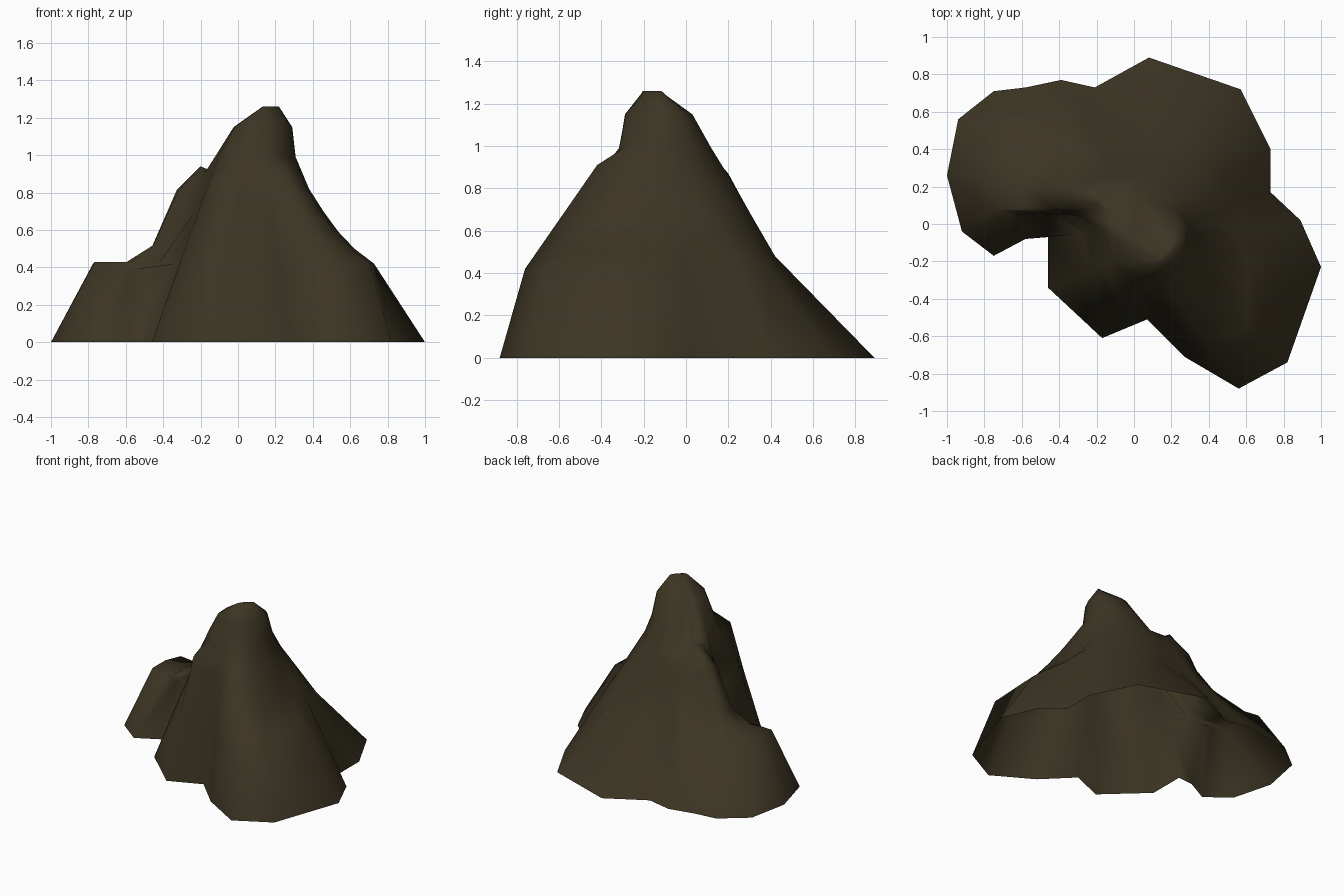
import bpy, bmesh, math
from mathutils import Vector

if "Cube" in bpy.data.objects:
    bpy.data.objects.remove(bpy.data.objects["Cube"])

# Spokes around the foot: foot x, foot y, shoulder fraction inwards, shoulder height
SPOKES = [
    (1.00, -.23, .44, .42), (.89, .02, .55, .50), (.73, .17, .55, .53), (.73, .40, .55, .49),
    (.57, .72, .58, .43), (.08, .89, .68, .48), (-.21, .73, .60, .47), (-.39, .77, .60, .46),
    (-.58, .73, .55, .42), (-.75, .71, .60, .37), (-.94, .56, .45, .39), (-1.0, .26, .50, .42),
    (-.92, -.04, .42, .43), (-.75, -.17, .55, .42), (-.58, -.08, .50, .39), (-.46, -.07, .42, .42),
    (-.46, -.34, .50, .44), (-.17, -.61, .50, .48), (.07, -.51, .60, .50), (.27, -.71, .40, .45),
    (.56, -.88, .26, .42), (.82, -.74, .25, .42)]
N = len(SPOKES)

# Upper ledge, given at a few spokes and interpolated between them
LEDGE = {0: (.38, -.15, .82), 2: (.33, .02, .86), 4: (.25, .15, .84), 5: (.10, .20, .86),
         8: (-.14, .20, .87), 11: (-.20, .14, .94), 13: (-.19, .08, .92), 15: (-.16, -.04, .90),
         16: (-.15, -.22, .87), 17: (-.09, -.40, .88), 18: (.03, -.36, .88),
         20: (.25, -.42, .91), 21: (.36, -.32, .83), 22: (.38, -.15, .82)}
SPUR = range(9, 15)                 # spokes forming the low left spur
SPUR_CREST = Vector((-.55, .23, 0))
HOLLOW = (21, 0, 1)                 # sagging slope on the right
# Slope between shoulder and ledge: distance fraction, spur height fraction
SLOPE = ((.30, .0), (.55, .18), (.78, .76))


def ledge(i):
    a = max(k for k in LEDGE if k <= i)
    b = min(k for k in LEDGE if k > i)
    return Vector(LEDGE[a]).lerp(Vector(LEDGE[b]), (i - a) / (b - a))


def crown(i, cx, cy, along, across, z):
    """Point on an oval summit ring whose long axis is the x = y diagonal."""
    p = ledge(i)
    a = math.atan2(p.y + .10, p.x - .09) - math.pi / 4
    d, q = along * math.cos(a) * .7071, across * math.sin(a) * .7071
    return Vector((cx + d - q, cy + d + q, z))


def spoke(i):
    x, y, t, z = SPOKES[i]
    foot, up = Vector((x, y, 0)), ledge(i)
    shoulder = foot.lerp(SPUR_CREST if i in SPUR else up, t)
    shoulder.z = z
    mids = []
    for f, h in SLOPE:
        m = shoulder.lerp(up, f)
        if i in SPUR:
            m.z = z + (up.z - z) * h
        elif i in HOLLOW:
            m.z -= .05 * math.sin(math.pi * f)
        mids.append(m)
    # The neck dips behind the knob above the spur
    neck = crown(i, .09, -.10, .22, .22, .89 if 8 <= i <= 13 else .94 if i == 7 else .99)
    return [foot, shoulder, *mids, up, neck,
            crown(i, .13, -.13, .17, .15, 1.15), crown(i, .175, -.16, .06, .015, 1.26)]


# Rock shell, open underneath
bm = bmesh.new()
cols = [[bm.verts.new(p) for p in spoke(i)] for i in range(N)]
for i in range(N):
    a, b = cols[i], cols[(i + 1) % N]
    for k in range(len(a) - 1):
        bm.faces.new((a[k], b[k], b[k + 1], a[k + 1]))
bm.faces.new([c[-1] for c in cols])
bmesh.ops.remove_doubles(bm, verts=bm.verts, dist=.002)
bmesh.ops.recalc_face_normals(bm, faces=bm.faces)

mesh = bpy.data.meshes.new("rock")
bm.to_mesh(mesh)
bm.free()
rock = bpy.data.objects.new("rock", mesh)
bpy.context.collection.objects.link(rock)
mat = bpy.data.materials.new("dark_brown_stone")
mat.diffuse_color = (.045, .035, .017, 1)
mat.use_nodes = True
mat.node_tree.nodes["Principled BSDF"].inputs["Base Color"].default_value = mat.diffuse_color
mesh.materials.append(mat)
mesh.shade_smooth()
